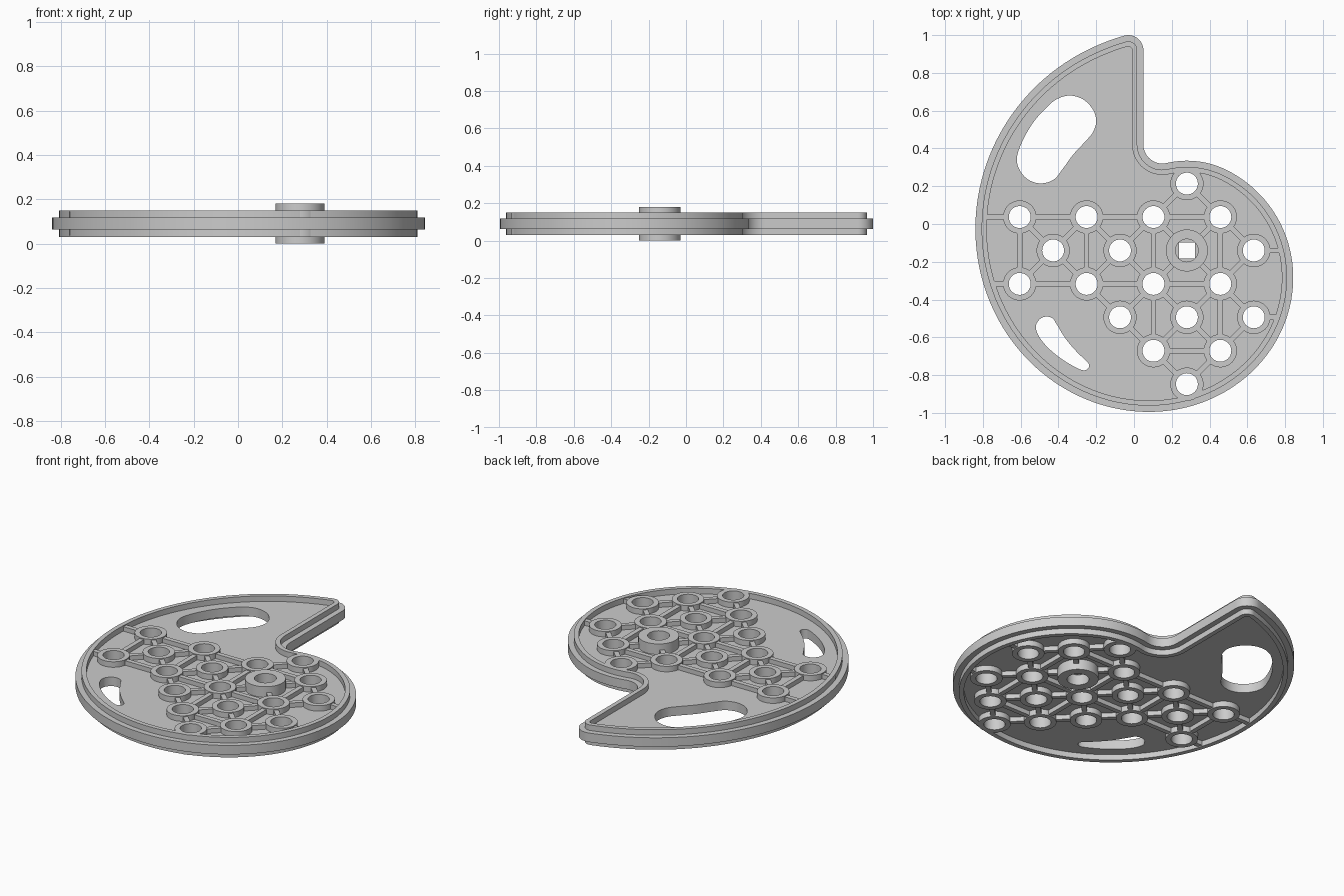
import bpy, bmesh
from math import cos, sin, pi, radians, atan2, degrees
from mathutils import Vector

if "Cube" in bpy.data.objects:
    bpy.data.objects.remove(bpy.data.objects["Cube"])

HUB = Vector((0.28, -0.14))
PITCH = 0.177
MID_Z = 0.09


def arc(center, r, a0, a1, n):
    return [Vector((center[0] + r * cos(radians(a0 + (a1 - a0) * k / n)),
                    center[1] + r * sin(radians(a0 + (a1 - a0) * k / n)))) for k in range(n + 1)]


def circle(center, r, n=40):
    return arc(center, r, 0, 360, n)[:-1]


def smooth_loop(ctrl, sub=5):
    # closed Catmull-Rom through the control points
    p = [Vector(c) for c in ctrl]
    n, out = len(p), []
    for i in range(n):
        a, b, c, d = p[i - 1], p[i], p[(i + 1) % n], p[(i + 2) % n]
        for k in range(sub):
            t = k / sub
            out.append(0.5 * (2 * b + (c - a) * t + (2 * a - 5 * b + 4 * c - d) * t * t
                              + (3 * b - a - 3 * c + d) * t ** 3))
    return out


def inset(loop, d):
    # clockwise loop moved inwards by d
    out, n = [], len(loop)
    for i in range(n):
        e0 = (loop[i] - loop[i - 1]).normalized()
        e1 = (loop[(i + 1) % n] - loop[i]).normalized()
        t = (e0 + e1).normalized()
        out.append(loop[i] + Vector((t.y, -t.x)) * (d / max(t.dot(e0), 0.5)))
    return out


def plate(name, loops, half):
    # flat filled profile (inner loops are holes) extruded about the mid plane
    cu = bpy.data.curves.new(name, 'CURVE')
    cu.dimensions = '2D'
    cu.fill_mode = 'BOTH'
    cu.extrude = half
    for loop in loops:
        s = cu.splines.new('POLY')
        s.points.add(len(loop) - 1)
        for pt, v in zip(s.points, loop):
            pt.co = (v[0], v[1], 0, 1)
        s.use_cyclic_u = True
    ob = bpy.data.objects.new(name, cu)
    bpy.context.collection.objects.link(ob)
    ob.location.z = MID_Z
    bpy.ops.object.select_all(action='DESELECT')
    ob.select_set(True)
    bpy.context.view_layer.objects.active = ob
    bpy.ops.object.convert(target='MESH')
    ob = bpy.context.object
    bm = bmesh.new()
    bm.from_mesh(ob.data)
    bmesh.ops.remove_doubles(bm, verts=bm.verts, dist=1e-5)
    bmesh.ops.recalc_face_normals(bm, faces=bm.faces)
    bm.to_mesh(ob.data)
    bm.free()
    bpy.ops.object.shade_smooth_by_angle(angle=radians(30))
    return ob


def rib(name, a, b, w=0.028):
    d = (b - a).normalized()
    s = Vector((-d.y, d.x)) * w / 2
    plate(name, [[a + s, b + s, b - s, a - s]], 0.054)


# Spiral cam outline: growing radius, rounded tip, straight step, fillet
def cam_radius(s):
    t = min(max((s - 27) / 306, 0), 1)
    return 0.83 - 0.355 * cos(pi * t)


fc = Vector((0.15, HUB.y + (0.575 ** 2 - 0.13 ** 2) ** 0.5))
f_end = degrees(atan2(HUB.y - fc.y, HUB.x - fc.x)) + 360
s0 = 90 - (f_end - 180)
N = 170
outline = []
for k in range(N):
    s = s0 + (343.7 - s0) * k / N
    a = radians(90 - s)
    outline.append(HUB + Vector((cos(a), sin(a))) * cam_radius(s))
outline += arc((-0.03, 0.92), 0.08, 106.3, 0, 16)
outline += arc(fc, 0.1, 180, f_end, 14)[:-1]

# Hole lattice
cells = [(0, 2), (-5, 1), (-3, 1), (-1, 1), (1, 1), (-4, 0), (-2, 0), (0, 0), (2, 0),
         (-5, -1), (-3, -1), (-1, -1), (1, -1), (-2, -2), (0, -2), (2, -2),
         (-1, -3), (1, -3), (0, -4)]
pos = {c: HUB + Vector(c) * PITCH for c in cells}

# Lightening slots
upper_slot = smooth_loop([(-.34, .68), (-.27, .66), (-.22, .61), (-.20, .55), (-.215, .49),
                          (-.25, .445), (-.32, .37), (-.375, .295), (-.425, .235), (-.495, .215),
                          (-.56, .235), (-.605, .285), (-.62, .35), (-.59, .44), (-.535, .535),
                          (-.47, .61), (-.41, .66)])
lower_slot = smooth_loop([(-.465, -.49), (-.50, -.505), (-.52, -.545), (-.50, -.6), (-.45, -.66),
                          (-.375, -.72), (-.285, -.77), (-.25, -.77), (-.24, -.74), (-.3, -.68),
                          (-.36, -.61), (-.41, -.53), (-.43, -.5)])

# Web plate with outer flange, square shaft hole and slots
h = 0.043
square = [HUB + Vector(c) * h for c in ((1, 1), (-1, 1), (-1, -1), (1, -1))]
web_holes = [circle(p, 0.072) for c, p in pos.items() if c != (0, 0)]
plate("web_plate", [outline, upper_slot, lower_slot, square] + web_holes, 0.027)

# Raised rim on both faces
plate("rim", [inset(outline, 0.033), inset(outline, 0.06)], 0.06)

# Hub and hole bosses
plate("hub", [circle(HUB, 0.111, 48), circle(HUB, 0.06)], 0.09)
for c, p in pos.items():
    if c != (0, 0):
        plate("boss", [circle(p, 0.088), circle(p, 0.058)], 0.06)

# Ribs between neighbouring bosses
for c, p in pos.items():
    steps = [(1, 1), (1, -1)] + ([(2, 0), (0, -2)] if c[0] % 2 else [])
    for st in steps:
        q = pos.get((c[0] + st[0], c[1] + st[1]))
        if q is None:
            continue
        d = (q - p).normalized()
        rib("rib", p + d * 0.08, q - d * 0.08)

# Ribs from the outer bosses to the rim
for c, x in (((-5, 1), -0.79), ((-5, -1), -0.76), ((2, 0), 0.78), ((2, -2), 0.755)):
    p = pos[c]
    e = Vector((x, p.y))
    rib("rim_rib", p + (e - p).normalized() * 0.08, e)
